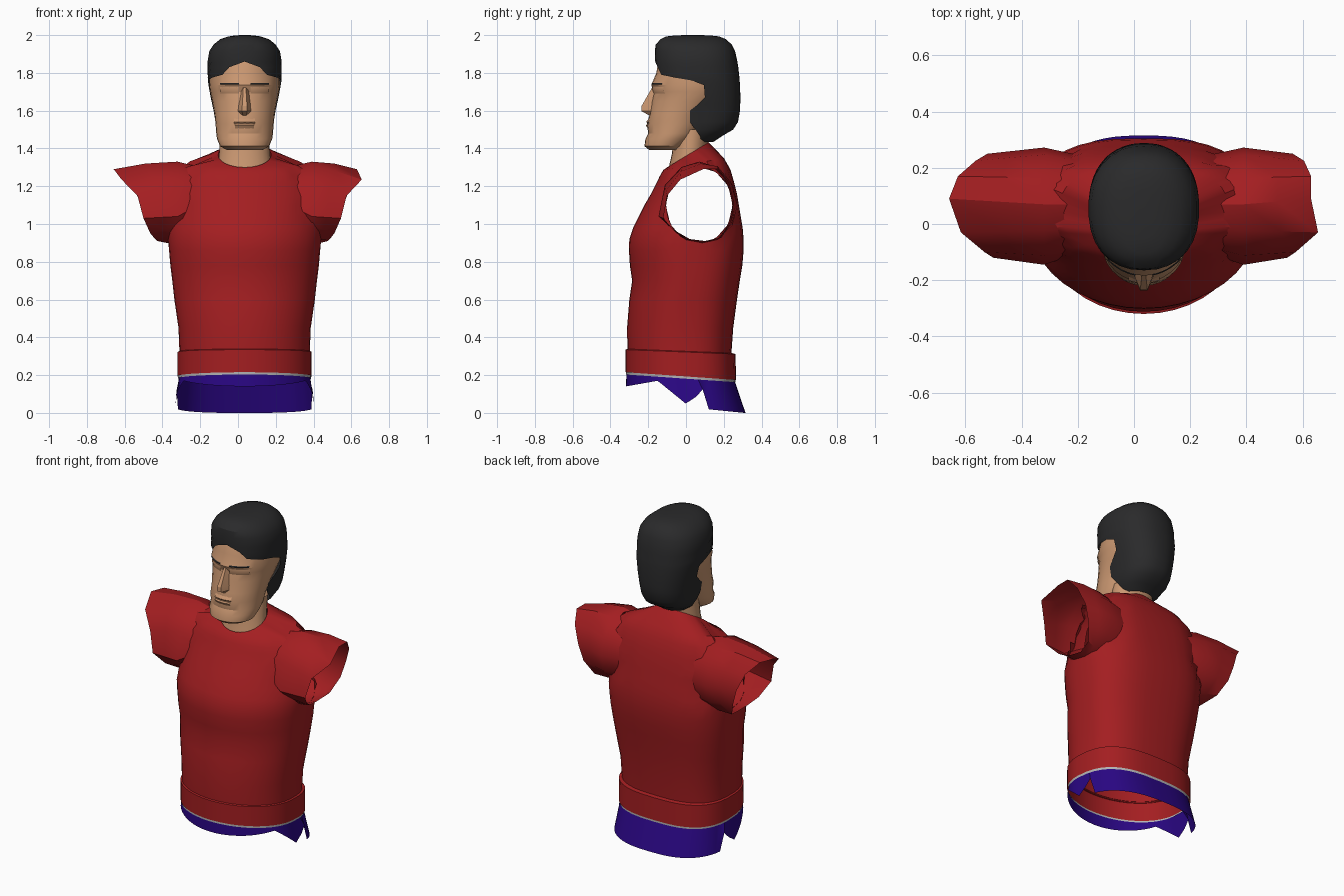
import bpy, bmesh, math
from mathutils import Vector

if "Cube" in bpy.data.objects:
    bpy.data.objects.remove(bpy.data.objects["Cube"])

CX = 0.035  # body midline


def material(name, rgb):
    m = bpy.data.materials.new(name)
    m.use_nodes = True
    m.diffuse_color = (*rgb, 1)
    m.node_tree.nodes["Principled BSDF"].inputs["Base Color"].default_value = (*rgb, 1)
    return m


RED = material("red_cloth", (0.37, 0.013, 0.015))
SKIN = material("skin", (0.59, 0.31, 0.165))
HAIR = material("dark_hair", (0.023, 0.023, 0.024))
BLUE = material("blue_cloth", (0.023, 0.002, 0.23))
GREY = material("pale_lining", (0.45, 0.45, 0.45))


def power(v, e):
    return math.copysign(abs(v) ** e, v)


def arc(z, hw, yf, yb, tilt=0, a0=0, a1=2 * math.pi, n=32, sharp=2.0, back=None):
    """Horizontal superellipse arc; tilt raises z along y."""
    cy, pts = (yf + yb) / 2, []
    for i in range(n):
        a = a0 + (a1 - a0) * i / (n - 1)
        e = 2 / (back if back and math.sin(a) > 0 else sharp)
        y = cy + (yb - cy) * power(math.sin(a), e)
        pts.append(Vector((CX + hw * power(math.cos(a), e), y, z + tilt * y)))
    return pts


def loft(name, rows, mat, caps=False, angle=32, edit=None):
    bm = bmesh.new()
    grid = [[bm.verts.new(p) for p in row] for row in rows]
    for lo, hi in zip(grid, grid[1:]):
        for j in range(len(lo) - 1):
            bm.faces.new((lo[j], lo[j + 1], hi[j + 1], hi[j]))
    if caps:
        bm.faces.new(grid[0][-2::-1])
        bm.faces.new(grid[-1][:-1])
    bmesh.ops.remove_doubles(bm, verts=bm.verts, dist=0.0003)
    if edit:
        edit(bm)
    mesh = bpy.data.meshes.new(name)
    bm.to_mesh(mesh)
    bm.free()
    mesh.materials.append(mat)
    ob = bpy.data.objects.new(name, mesh)
    bpy.context.collection.objects.link(ob)
    bpy.ops.object.select_all(action="DESELECT")
    ob.select_set(True)
    bpy.context.view_layer.objects.active = ob
    bpy.ops.object.shade_smooth_by_angle(angle=math.radians(angle))


def lerp_table(table, v):
    for (a, fa), (b, fb) in zip(table, table[1:]):
        if v <= b:
            return fa + (fb - fa) * max(0, v - a) / (b - a)
    return table[-1][1]


# Shirt body: open shell with two arm holes
ARM_Y, ARM_Z, ARM_RY, ARM_RZ = 0.07, 1.1, 0.175, 0.2


def cut_arm_holes(bm):
    def in_hole(c):
        return (abs(c.x - CX) > 0.2 and
                ((c.y - ARM_Y) / ARM_RY) ** 2 + ((c.z - ARM_Z) / ARM_RZ) ** 2 < 1)
    doomed = [f for f in bm.faces if in_hole(f.calc_center_median())]
    bmesh.ops.delete(bm, geom=doomed, context="FACES")
    for v in bm.verts:
        if v.is_boundary and abs(v.co.x - CX) > 0.18 and 0.8 < v.co.z < 1.35:
            a = math.atan2((v.co.z - ARM_Z) / ARM_RZ, (v.co.y - ARM_Y) / ARM_RY)
            v.co.y = ARM_Y + ARM_RY * math.cos(a)
            v.co.z = ARM_Z + ARM_RZ * math.sin(a)


shirt = [(0.32, 0.345, -0.31, 0.24, -0.04), (0.45, 0.35, -0.312, 0.25),
         (0.6, 0.372, -0.30, 0.27), (0.7, 0.383, -0.285, 0.285),
         (0.78, 0.393, -0.297, 0.298), (0.86, 0.40, -0.302, 0.305),
         (0.92, 0.405, -0.30, 0.305), (0.98, 0.40, -0.28, 0.30),
         (1.04, 0.39, -0.25, 0.29), (1.1, 0.385, -0.22, 0.28),
         (1.16, 0.38, -0.185, 0.27), (1.22, 0.372, -0.155, 0.255),
         (1.265, 0.355, -0.14, 0.235, 0.1), (1.31, 0.30, -0.12, 0.2, 0.2),
         (1.36, 0.14, -0.10, 0.12, 0.6)]
loft("shirt_body", [arc(*r, n=41, back=2 if r[0] > 1.33 else 2.8) for r in shirt], RED,
     edit=cut_arm_holes)

# Shirt hem band, slightly proud of the body
hem = [(0.193, 0.355, -0.32, 0.265, -0.07), (0.322, 0.355, -0.32, 0.262, -0.04),
       (0.327, 0.343, -0.308, 0.238, -0.04)]
loft("hem_band", [arc(*r, n=41, back=2.8) for r in hem], RED)

# Flared open sleeves: rim runs from the top, round the front, to the back
rim = [(0.66, 0.09, 1.29), (0.62, -0.03, 1.235), (0.54, -0.10, 1.15), (0.51, -0.12, 1.03),
       (0.475, -0.05, 0.95), (0.45, 0.02, 0.92), (0.44, 0.10, 0.91), (0.46, 0.19, 0.93),
       (0.50, 0.24, 1.02), (0.53, 0.25, 1.12), (0.57, 0.225, 1.22), (0.63, 0.17, 1.29)]


def arm_ring(x, grow):
    return [Vector((x, ARM_Y - (ARM_RY + grow) * math.sin(k * math.pi / 6),
                    ARM_Z + (ARM_RZ + grow) * math.cos(k * math.pi / 6))) for k in range(12)]


for side, name in ((1, "left_sleeve"), (-1, "right_sleeve")):
    outer = [Vector(p) for p in rim]
    for k, p in enumerate(outer):
        p.x = p.x * 1.05 if side < 0 else (p.x if k == 1 else min(p.x, 0.595))
    # Shoulder ring: raised top, front corner above the underarm, fuller back
    shoulder = arm_ring(0.355, 0.012)
    for k in (0, 1, 11):
        shoulder[k].z += 0.018
    for k in (8, 9, 10):
        shoulder[k].y += 0.015
    shoulder[2].y -= 0.02
    shoulder[3].y, shoulder[3].z = -0.145, 1.04
    middle = [a.lerp(b, 0.5) for a, b in zip(shoulder, outer)]
    for p in middle:
        p.z += 0.01 * (p.z > 1.2)
    rings = [arm_ring(0.24, 0.002), shoulder, middle, outer]
    rows = [[Vector((CX + side * p.x, p.y, p.z)) for p in r + r[:1]] for r in rings]
    loft(name, rows if side > 0 else rows[::-1], RED)

# Torn trouser waist with a ragged lower edge
ragged = [(-0.32, 0.14), (-0.15, 0.17), (0.01, 0.04), (0.09, 0.125), (0.11, 0.02), (0.31, 0.0)]
top = arc(0.189, 0.347, -0.315, 0.257, -0.07, n=65, back=2.8)
low = arc(0, 0.365, -0.318, 0.315, n=65, back=2.6)
for p in low:
    p.z = lerp_table(ragged, p.y)
loft("trouser_waist", [low, top], BLUE)

# Pale strip showing between shirt and trousers
loft("shirt_lining", [arc(z, 0.352, -0.317, 0.262, -0.07, n=41, back=2.8)
                      for z in (0.181, 0.2)], GREY)

# Neck
neck = [(1.33, 0.138, -0.095, 0.115, 0.5), (1.385, 0.133, -0.075, 0.115, 0.2),
        (1.5, 0.13, -0.06, 0.13)]
loft("neck", [arc(*r, n=25) for r in neck], SKIN)

# Head with chin, mouth and brow contour
head = [(1.392, 0.095, -0.195, -0.02), (1.412, 0.13, -0.22, 0.01), (1.45, 0.146, -0.215, 0.05),
        (1.48, 0.15, -0.2, 0.08), (1.53, 0.154, -0.207, 0.11), (1.58, 0.159, -0.192, 0.14),
        (1.65, 0.172, -0.182, 0.21), (1.70, 0.183, -0.17, 0.24), (1.735, 0.187, -0.184, 0.25),
        (1.8, 0.184, -0.157, 0.25), (1.88, 0.176, -0.143, 0.235), (1.95, 0.11, -0.1, 0.17)]
loft("head", [arc(*r, n=29) for r in head], SKIN, caps=True, angle=25)


def on_head(z, grow):
    cols = [[(r[0], r[c]) for r in head] for c in (1, 2, 3)]
    hw, yf, yb = (lerp_table(c, z) for c in cols)
    return z, hw + grow, yf - grow, yb + grow


def face_strip(name, levels, x0, x1, mat):
    """Thin band following the face between two offsets from the midline."""
    rows = []
    for z, grow in levels:
        sec = on_head(z, grow)
        a0, a1 = (-math.acos(x / sec[1]) for x in (x0, x1))
        rows.append(arc(*sec, a0=a0, a1=a1, n=8))
    loft(name, rows, mat)


# Brows, eyelids and lips
for side, word in ((1, "left"), (-1, "right")):
    x0, x1 = sorted((side * 0.03, side * 0.13))
    face_strip(word + "_brow", [(1.738, 0.002), (1.742, 0.005), (1.747, 0.002)], x0, x1, HAIR)
    face_strip(word + "_eyelid", [(1.69, 0), (1.708, 0.006), (1.724, 0)], x0, x1, SKIN)
face_strip("upper_lip", [(1.532, -0.002), (1.541, 0.007), (1.56, -0.002)], -0.055, 0.055, SKIN)
face_strip("lower_lip", [(1.503, -0.002), (1.522, 0.007), (1.53, -0.002)], -0.05, 0.05, SKIN)

# Nose
nose = [(1.575, 0.03, -0.194), (1.597, 0.046, -0.236), (1.625, 0.042, -0.235), (1.725, 0.022, -0.178)]
loft("nose", [[(CX - w, -0.155, z), (CX - w * 0.3, y, z), (CX + w * 0.3, y, z), (CX + w, -0.155, z)]
              for z, w, y in nose], SKIN, angle=20)

# Hair: each level wraps round the back as far forward as the hairline
hair = [(1.435, 0.10, -0.1, 0.145, 0.08), (1.465, 0.13, -0.1, 0.19, 0.075),
        (1.50, 0.145, -0.1, 0.25, 0.05), (1.54, 0.154, -0.11, 0.275, 0.02),
        (1.60, 0.164, -0.12, 0.286, 0.02), (1.63, 0.171, -0.13, 0.287, 0.06),
        (1.67, 0.18, -0.14, 0.288, 0.10), (1.735, 0.192, -0.15, 0.286, 0.095),
        (1.76, 0.195, -0.155, 0.284, 0.03), (1.775, 0.196, -0.16, 0.283, -0.06),
        (1.79, 0.196, -0.163, 0.281, -0.13), (1.83, 0.197, -0.163, 0.277, -0.15),
        (1.86, 0.197, -0.163, 0.272, -1), (1.915, 0.188, -0.165, 0.26, -1),
        (1.95, 0.165, -0.16, 0.242, -1), (1.978, 0.13, -0.135, 0.212, -1),
        (1.993, 0.085, -0.105, 0.175, -1), (1.999, 0.045, -0.05, 0.12, -1),
        (2.0, 0.0001, 0.035, 0.0351, -1)]
rows = []
for z, hw, yf, yb, line in hair:
    t = max(-1, (line - (yf + yb) / 2) / ((yb - yf) / 2))
    a0 = math.asin(power(t, 2.3 / 2))
    rows.append(arc(z, hw, yf, yb, a0=a0, a1=math.pi - a0, n=31, sharp=2.3))
loft("hair", rows, HAIR)
